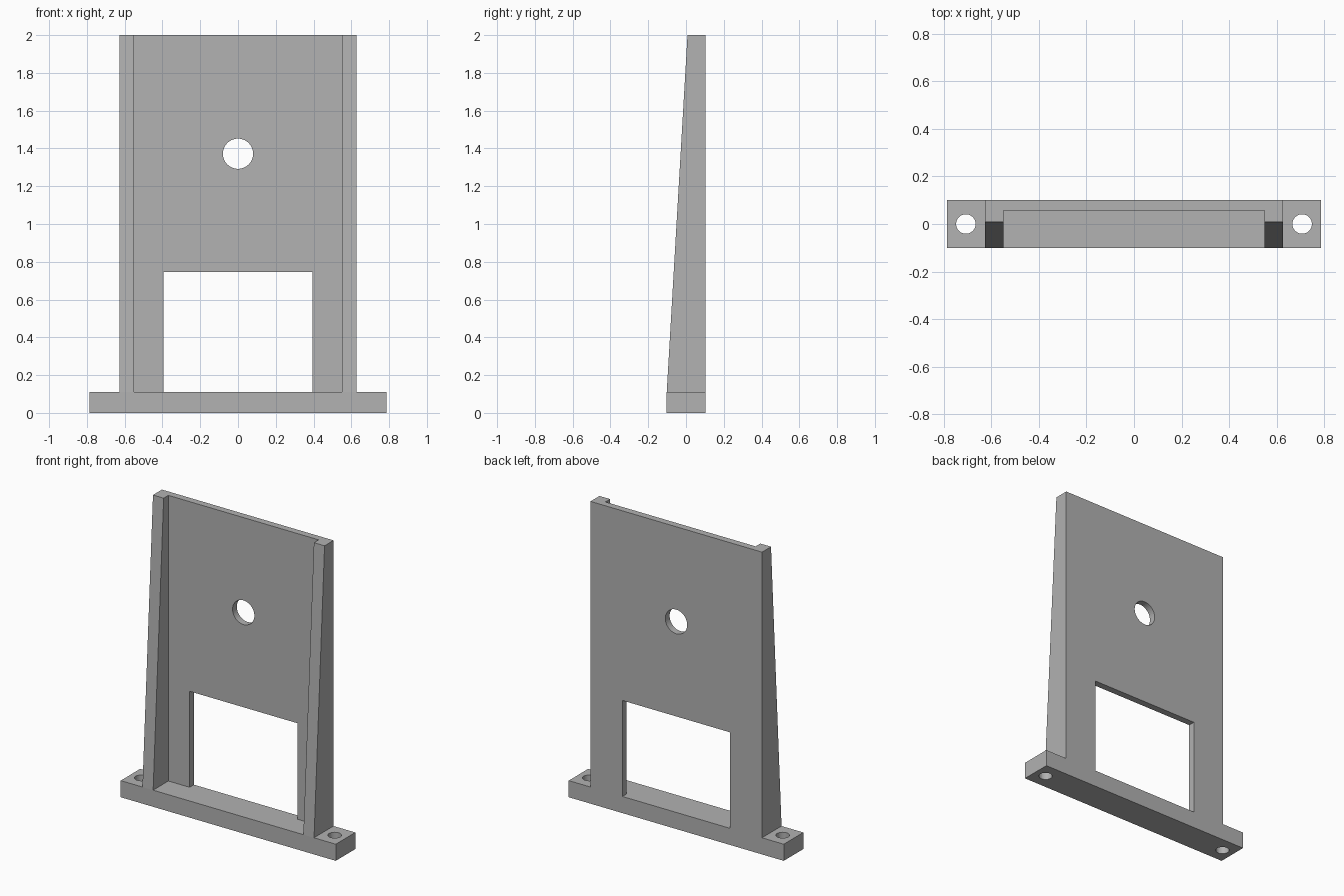
import bpy
import bmesh
from mathutils import Matrix, Vector

cube = bpy.data.objects.get("Cube")
if cube:
    bpy.data.objects.remove(cube, do_unlink=True)

grey = bpy.data.materials.new("plain grey")
grey.use_nodes = True
colour = (0.445, 0.445, 0.445, 1)
grey.diffuse_color = colour
grey.node_tree.nodes["Principled BSDF"].inputs["Base Color"].default_value = colour

# Main dimensions
DEPTH = 0.102
BASE_TOP = 0.11
HEIGHT = 2.0
PANEL_FRONT = 0.057
RIB_IN, RIB_OUT = 0.55, 0.628


def add_object(name, bm):
    bmesh.ops.recalc_face_normals(bm, faces=bm.faces)
    mesh = bpy.data.meshes.new(name)
    bm.to_mesh(mesh)
    bm.free()
    mesh.materials.append(grey)
    obj = bpy.data.objects.new(name, mesh)
    bpy.context.collection.objects.link(obj)
    return obj


def prism(name, profile, offset):
    """Extrude a closed planar profile along an offset."""
    bm = bmesh.new()
    face = bm.faces.new([bm.verts.new(p) for p in profile])
    new = bmesh.ops.extrude_face_region(bm, geom=[face], use_keep_orig=True)["geom"]
    verts = [v for v in new if isinstance(v, bmesh.types.BMVert)]
    bmesh.ops.translate(bm, verts=verts, vec=Vector(offset))
    return add_object(name, bm)


def box(name, x, y0, y1, z0, z1):
    """Box centred on x = 0."""
    return prism(name, [(-x, y0, z0), (x, y0, z0), (x, y0, z1), (-x, y0, z1)],
                 (0, y1 - y0, 0))


def drill(name, radius, place, axis):
    bm = bmesh.new()
    turn = Matrix.Rotation(1.5707963, 4, "X") if axis == "Y" else Matrix()
    bmesh.ops.create_cone(bm, cap_ends=True, segments=48, radius1=radius,
                          radius2=radius, depth=0.6,
                          matrix=Matrix.Translation(place) @ turn)
    return add_object(name, bm)


def cut(target, cutter):
    mod = target.modifiers.new(cutter.name, "BOOLEAN")
    mod.operation = "DIFFERENCE"
    mod.solver = "EXACT"
    mod.object = cutter
    cutter.hide_render = True
    cutter.hide_set(True)
    cutter.display_type = "WIRE"


# Foot bar with a vertical bolt hole at each end
base = box("base_bar", 0.787, -DEPTH, DEPTH, 0, BASE_TOP)
for side, s in (("left", 1), ("right", -1)):
    cut(base, drill(side + "_bolt_cutter", 0.041, (s * 0.708, 0, 0), "Z"))

# Back panel with a window and a round hole
panel = box("back_panel", RIB_IN, PANEL_FRONT, DEPTH, BASE_TOP, HEIGHT)
cut(panel, box("window_cutter", 0.394, -0.3, 0.3, 0, 0.745))
cut(panel, drill("round_hole_cutter", 0.08, (0, 0, 1.372), "Y"))

# Tapered side ribs
for side, s in (("left", 1), ("right", -1)):
    x = s * RIB_IN
    prism(side + "_rib",
          [(x, -DEPTH, BASE_TOP), (x, DEPTH, BASE_TOP),
           (x, DEPTH, HEIGHT), (x, 0.008, HEIGHT)],
          (s * (RIB_OUT - RIB_IN), 0, 0))
